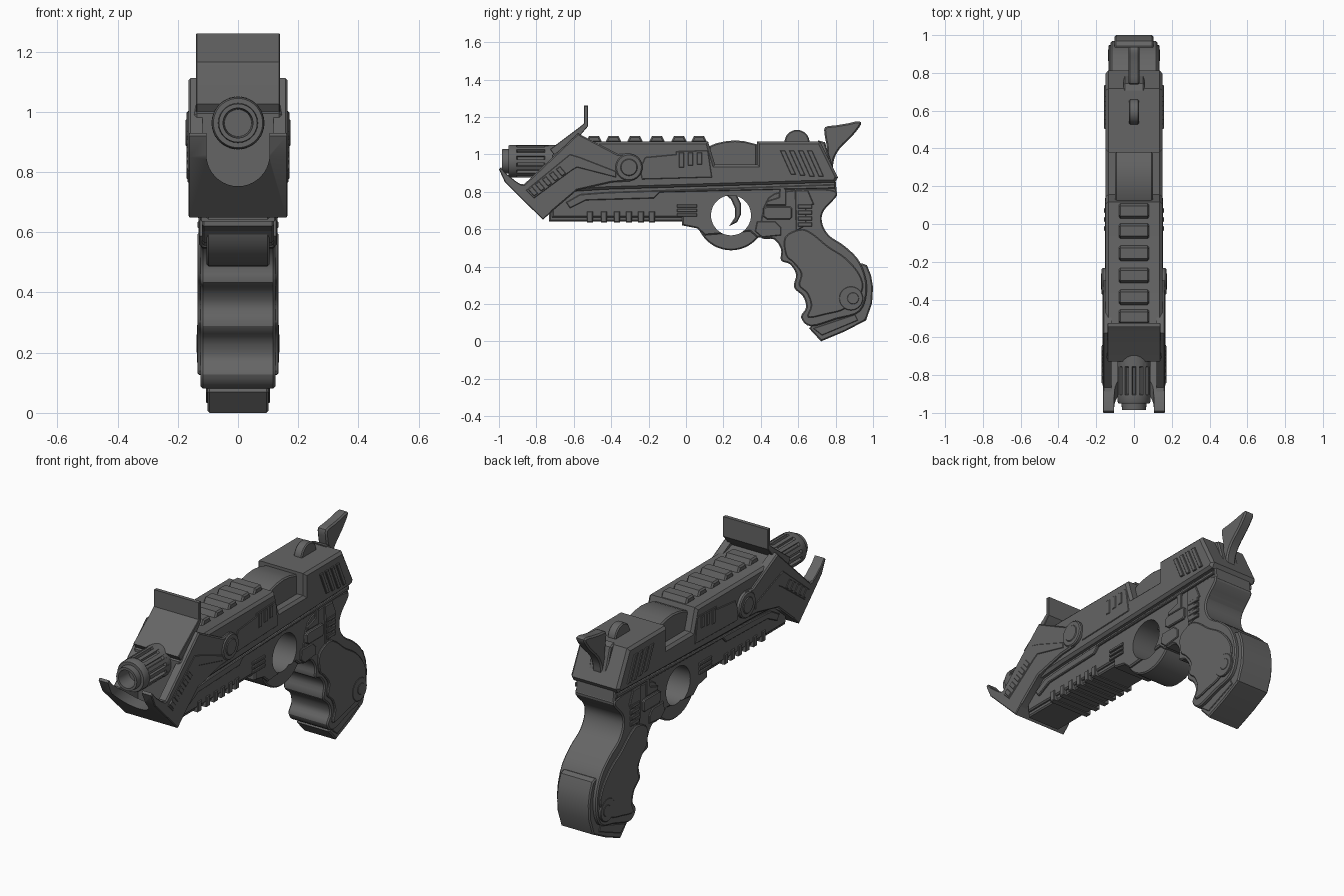
import bpy, bmesh, math
from mathutils import Vector, Matrix

S = 187.0  # side-drawing units per model unit
metal = bpy.data.materials.new("dark_metal")
metal.diffuse_color = (0.13, 0.13, 0.13, 1)


def P(a, b):
    """side-drawing coordinates -> (y, z)"""
    return (a - 686) / S, (342 - b) / S


def circ(a, b, r, n=32):
    return [(a + r * math.cos(2 * math.pi * i / n), b + r * math.sin(2 * math.pi * i / n)) for i in range(n)]


def box(a0, b0, a1, b1, lean=0):
    return [(a0, b0), (a1, b0), (a1 + lean, b1), (a0 + lean, b1)]


def spline(pts, k=4):
    """closed Catmull-Rom curve through the points"""
    out, n = [], len(pts)
    for i in range(n):
        p0, p1, p2, p3 = [Vector(pts[(i + j - 1) % n]) for j in range(4)]
        for s in range(k):
            t = s / k
            out.append(tuple(0.5 * (2 * p1 + (p2 - p0) * t + (2 * p0 - 5 * p1 + 4 * p2 - p3) * t * t
                                    + (3 * p1 - p0 - 3 * p2 + p3) * t ** 3)))
    return out


def finish(name, bm):
    me = bpy.data.meshes.new(name)
    bm.to_mesh(me)
    bm.free()
    me.materials.append(metal)
    ob = bpy.data.objects.new(name, me)
    bpy.context.collection.objects.link(ob)
    return ob


def prism(name, outlines, x1, x0=None, bev=0.007):
    """extrude side outlines across x with chamfered rims; x0 given = mirrored slab"""
    if isinstance(outlines[0][0], (int, float)):
        outlines = [outlines]
    bm = bmesh.new()
    lo, hi = (-x1 + bev if x0 is None else x0), x1 - bev
    for pts in outlines:
        f = bm.faces.new([bm.verts.new((lo, *P(*p))) for p in pts])
        g = bmesh.ops.extrude_face_region(bm, geom=[f])
        bmesh.ops.translate(bm, vec=(hi - lo, 0, 0), verts=[v for v in g["geom"] if isinstance(v, bmesh.types.BMVert)])
    bmesh.ops.recalc_face_normals(bm, faces=bm.faces)
    if bev:
        caps = [f for f in bm.faces if f.normal.x > 0.99 or (x0 is None and f.normal.x < -0.99)]
        bmesh.ops.inset_individual(bm, faces=caps, thickness=bev, depth=bev, use_even_offset=True)
    ob = finish(name, bm)
    if x0 is not None:
        ob.modifiers.new("mirror", "MIRROR")
    return ob


def cut(ob, cutter):
    m = ob.modifiers.new("cut", "BOOLEAN")
    m.operation, m.object, m.solver = "DIFFERENCE", cutter, "EXACT"
    cutter.hide_render = True


# ---- slide, ejection port and receiver
prism("slide", [(576, 138), (590, 142), (708, 142), (715, 165), (757, 165), (757, 142), (820, 142), (838, 178),
                (835, 183), (606, 190), (575, 192), (552, 207), (552, 156)], 0.15, bev=0.014)
prism("port_dome", [(709, 147), (716, 144), (725, 142), (735, 141), (745, 142), (757, 145), (757, 172), (709, 172)], 0.1)
receiver = prism("receiver", [(552, 218), (552, 203), (580, 188), (600, 180), (835, 176), (837, 195), (828, 206), (812, 226),
                              (790, 240), (775, 238), (757, 238), (750, 232), (705, 236), (697, 229), (682, 226),
                              (682, 218)], 0.12)
guard = prism("trigger_guard", circ(731, 216, 35, 48), 0.105)
hole = prism("trigger_hole_cutter", circ(731, 216, 20, 48), 0.3, bev=0)
cut(receiver, hole)
cut(guard, hole)
prism("trigger", [(724, 194), (736, 194), (741, 204), (741, 215), (737, 223), (729, 227), (735, 218), (735, 209), (731, 200)],
      0.03, bev=0.006)
prism("slide_skirt", [(566, 203), (580, 195), (606, 193), (835, 185), (835, 189), (660, 193), (654, 199), (586, 201),
                      (570, 209)], 0.132, 0.1, 0.004)

# ---- under rail with ribs
prism("under_rail", [(549, 222), (549, 212), (680, 204), (684, 222)], 0.105)
prism("under_rail_ribs", [box(a - 3, 212, a + 3, 223) for a in (590, 604, 617, 629, 641, 652)], 0.125, bev=0.004)
prism("rail_end_bars", [box(677, b, 697, b + 3) for b in (205, 209.5, 214)], 0.13, 0.1, 0.003)

# ---- top rail blocks
prism("top_rail_blocks", [[(a - 8, 143), (a - 5, 136.5), (a + 5, 136.5), (a + 8, 143)]
                          for a in (594, 613.5, 635, 657, 679, 699)], 0.08, bev=0.008)

# ---- slide side details
prism("rear_serrations", [box(a, 151, a + 5, 151 + h, h * 0.45) for a, h in ((780, 24), (789, 25), (798, 26), (807, 26))],
      0.158, 0.12, 0.003)
prism("side_panel", [(645, 158), (676, 155), (676, 152), (708, 151), (712, 178), (642, 180), (640, 170)], 0.154, 0.12, 0.003)
prism("side_panel_slots", [box(a, 153, a + 5, h) for a, h in ((679, 168), (688, 166), (697, 165))], 0.158, 0.12, 0.003)

# ---- front guard: side arms, pivot discs, sloped plate with upright flap, scooped lip
prism("guard_arms", [(516, 184), (524, 185), (578, 134), (618, 155), (630, 154), (641, 163), (641, 174), (630, 182), (612, 183),
                     (577, 191), (544, 219)], 0.165, 0.118, 0.007)
prism("guard_arm_ridge", [(526, 191), (570, 155), (580, 158), (616, 172), (616, 178), (577, 168), (572, 171), (534, 199)],
      0.168, 0.15, 0.003)
prism("guard_arm_teeth", [[(528 + 7 * i, 190 - 5 * i), (532 + 7 * i, 187 - 5 * i), (538 + 7 * i, 194 - 5 * i),
                           (534 + 7 * i, 197 - 5 * i)] for i in range(5)], 0.171, 0.15, 0.003)
prism("pivot_disc", circ(629, 168, 13.5), 0.171, 0.12, 0.006)
prism("pivot_cap", circ(629, 168, 8.5), 0.175, 0.12, 0.004)
prism("front_plate", [(550, 150), (580, 127.5), (584, 124), (584, 106.4), (588, 106.4), (588, 127), (577, 140), (555, 157)],
      0.14, bev=0.003)
lip = prism("front_lip", [(499, 170), (501, 168), (506, 174), (516, 182), (524, 187), (552, 212), (543, 220.5), (505, 183)],
            0.165, bev=0.004)
bpy.ops.mesh.primitive_cylinder_add(vertices=40, radius=0.105, depth=0.5, location=(0, -0.95, 0.858),
                                    rotation=(math.pi / 2, 0, 0))
scoop = bpy.context.object
scoop.name = "lip_scoop_cutter"
scoop.data.materials.append(metal)
for v in scoop.data.vertices:  # stretch the upper half into a U shape
    if v.co.y > 0.001:
        v.co.y += 0.25
cut(lip, scoop)

# ---- fluted barrel
bm = bmesh.new()
prof = [(0, -0.9), (0.045, -0.9), (0.05, -0.985), (0.064, -0.985), (0.066, -0.95), (0.082, -0.95), (0.087, -0.94),
        (0.087, -0.905), (0.074, -0.9), (0.074, -0.76), (0.088, -0.755), (0.088, -0.6), (0, -0.6)]
vs = [bm.verts.new((r, y, 0.963)) for r, y in prof]
es = [bm.edges.new(p) for p in zip(vs, vs[1:])]
bmesh.ops.spin(bm, geom=vs + es, cent=(0, 0, 0.963), axis=(0, 1, 0), angle=2 * math.pi, steps=28, use_duplicate=False)
bmesh.ops.remove_doubles(bm, verts=bm.verts, dist=0.0005)
for i in range(14):
    M = (Matrix.Translation((0, -0.82, 0.963)) @ Matrix.Rotation(2 * math.pi * i / 14, 4, "Y")
         @ Matrix.Translation((0.076, 0, 0)) @ Matrix.Diagonal((0.024, 0.17, 0.02, 1)))
    bmesh.ops.create_cube(bm, size=1, matrix=M)
bmesh.ops.recalc_face_normals(bm, faces=bm.faces)
finish("barrel", bm)

# ---- rear sight and hammer
prism("rear_sight", circ(797, 143, 12.5), 0.026, bev=0.006)
prism("hammer", spline([(825, 128), (836, 126), (848, 124), (858, 122), (861, 125), (852, 137), (840, 149), (834, 160),
                        (832, 172), (825, 168), (827, 150), (825, 138)], 3), 0.03, bev=0.008)
prism("hammer_base", [(818, 141), (825, 143), (834, 172), (820, 172)], 0.055)

# ---- grip, side panels, backstrap and magazine base
prism("grip", spline([(768, 198), (800, 190), (830, 190), (837, 196), (824, 211), (822, 223), (829, 236), (845, 247),
                      (860, 263), (867, 288), (860, 312), (836, 320), (811, 327), (801, 318), (806, 308), (803, 297),
                      (794, 288), (796, 275), (790, 265), (781, 261), (781, 250), (774, 240), (760, 236)]), 0.124)
prism("grip_panel", spline([(785, 238), (800, 230), (812, 234), (828, 247), (846, 259), (860, 276), (862, 292), (846, 309),
                            (826, 315), (808, 318), (811, 306), (807, 294), (799, 286), (801, 274), (793, 263), (786, 256)]),
      0.134, 0.1, 0.005)
prism("grip_boss", circ(851, 299, 12, 28), 0.136, 0.1, 0.003)
prism("grip_screw", circ(853, 299, 6, 20), 0.138, 0.1, 0.003)
prism("backstrap", [(858, 265), (862, 264), (867, 266), (871, 276), (873, 288), (872, 304), (866, 321), (850, 322), (850, 290)],
      0.102)
prism("magazine_base", [(809, 329), (815, 322), (860, 308), (866, 321), (845, 332), (821, 342)], 0.102)
prism("magazine_plate", [(813, 329), (855, 315), (858, 321), (822, 336)], 0.106, 0.09, 0.003)

# ---- receiver controls
prism("catch_button", [(763, 209), (767, 207), (790, 207), (792, 209), (792, 218), (790, 220), (767, 220), (763, 217)],
      0.137, 0.1, 0.005)
prism("receiver_panel", [(757, 222), (775, 222), (781, 228), (781, 236), (762, 238), (755, 232)], 0.13, 0.1, 0.004)
prism("receiver_panel_upper", [(780, 186), (786, 190), (786, 206), (766, 206), (766, 202), (779, 198)], 0.13, 0.1, 0.004)
prism("receiver_spine", [(795, 191), (808, 191), (814, 205), (806, 207), (806, 226), (796, 232)], 0.131, 0.1, 0.004)
prism("receiver_comb", [box(798, b, 812, b + 4) for b in (205, 211, 217, 223)], 0.135, 0.1, 0.003)

# ---- apply the cuts and mirrors, then smooth the curves and keep the edges
bpy.ops.object.select_all(action="DESELECT")
for ob in bpy.context.scene.objects:
    if not ob.hide_render:
        ob.select_set(True)
        bpy.context.view_layer.objects.active = ob
bpy.ops.object.convert(target="MESH")
for cutter in (hole, scoop):
    bpy.data.objects.remove(cutter)
bpy.ops.object.shade_smooth_by_angle(angle=math.radians(28))
